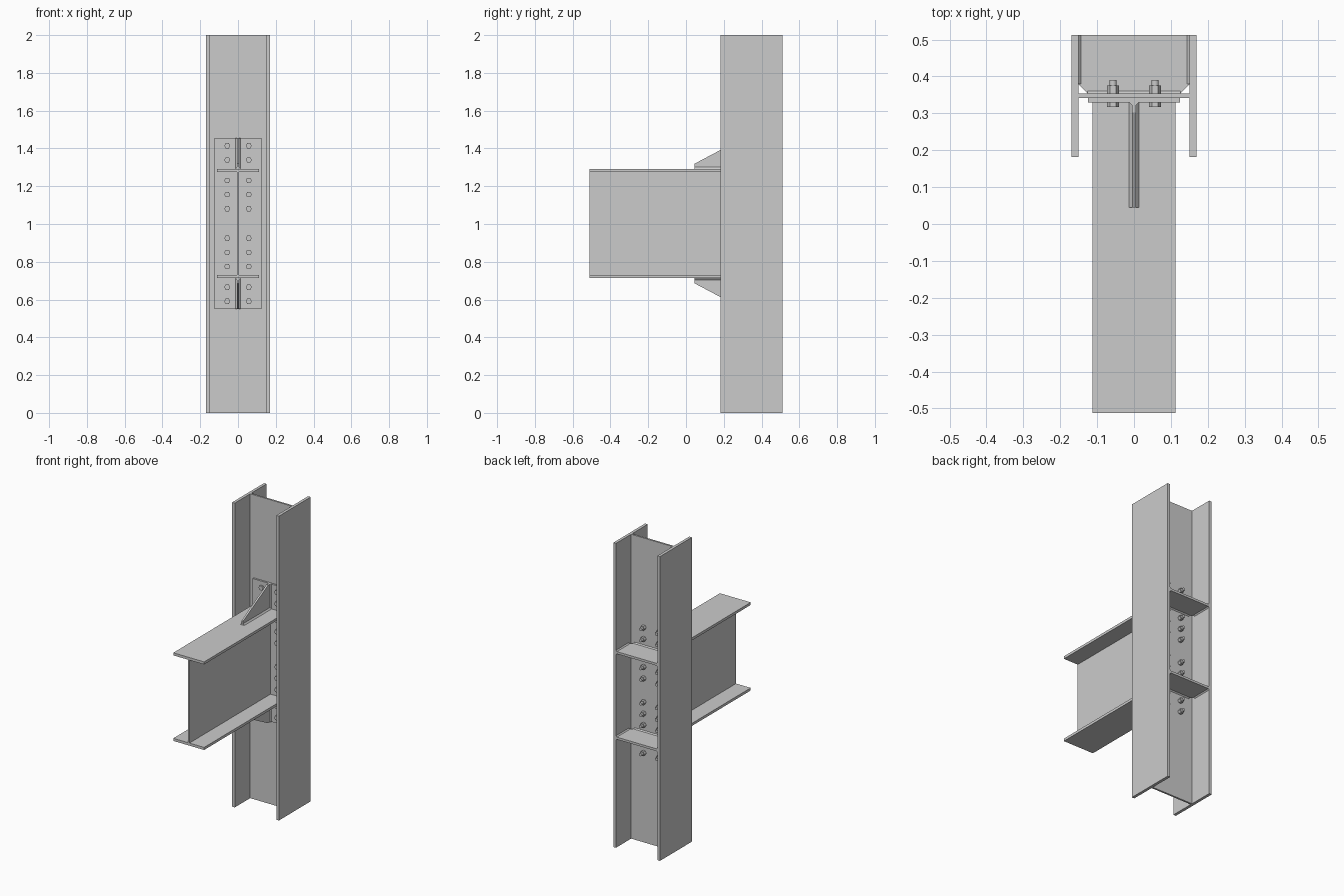
import bpy, bmesh
from math import pi
from mathutils import Matrix, Vector

if "Cube" in bpy.data.objects:
    bpy.data.objects.remove(bpy.data.objects["Cube"])

ZC = 1.0025          # mid height of the beam
FACE = 0.33          # front face of the end plate
WEB0, WEB1 = 0.342, 0.354
TOP = 1.292          # top of the beam


def finish(name, bm):
    bmesh.ops.recalc_face_normals(bm, faces=bm.faces)
    me = bpy.data.meshes.new(name)
    bm.to_mesh(me)
    bm.free()
    ob = bpy.data.objects.new(name, me)
    bpy.context.collection.objects.link(ob)
    return ob


def prism(name, points, direction):
    """Extrude a closed outline of 3D points along a vector."""
    bm = bmesh.new()
    face = bm.faces.new([bm.verts.new(p) for p in points])
    out = bmesh.ops.extrude_face_region(bm, geom=[face])
    verts = [v for v in out["geom"] if isinstance(v, bmesh.types.BMVert)]
    bmesh.ops.translate(bm, verts=verts, vec=Vector(direction))
    return finish(name, bm)


def mirror(ob, axes, centre):
    """Mirror an object about a plane through the given centre."""
    pivot = bpy.data.objects.get("mirror_pivot")
    if pivot is None:
        pivot = bpy.data.objects.new("mirror_pivot", None)
        bpy.context.collection.objects.link(pivot)
        pivot.location = centre
        pivot.hide_render = True
    m = ob.modifiers.new("mirror", "MIRROR")
    m.use_axis = axes
    m.mirror_object = pivot
    m.use_clip = False
    m.use_mirror_merge = False
    return ob


def mirrored(name, points, direction, x=False, z=False):
    return mirror(prism(name, points, direction), (x, False, z), (0, 0, ZC))


# Column: H profile turned so its web faces the beam
f0, f1, y0, y1 = 0.151, 0.17, 0.182, 0.512
half = [(f0, WEB0), (f0, y0), (f1, y0), (f1, y1), (f0, y1), (f0, WEB1)]
outline = half + [(-x, y) for x, y in reversed(half)]
prism("column", [(x, y, 0) for x, y in outline], (0, 0, 2))

# Beam: I profile running from the front to the end plate
w, t, tf, h = 0.112, 0.0055, 0.017, TOP - ZC
q = [(t, h - tf), (w, h - tf), (w, h)]
right = [(x, -z) for x, z in reversed(q)] + q
outline = right + [(-x, z) for x, z in reversed(right)]
prism("beam", [(x, -0.512, ZC + z) for x, z in outline], (0, FACE + 0.512, 0))

# End plate between beam and column web
prism("end_plate", [(-0.125, FACE, 0.55), (0.125, FACE, 0.55),
                    (0.125, FACE, 1.455), (-0.125, FACE, 1.455)],
      (0, WEB0 - FACE, 0))

# Tapered ribs above and below the beam
rib = [(0.045, TOP), (FACE, TOP), (FACE, 1.455), (0.302, 1.455), (0.045, 1.319)]
mirrored("rib", [(-0.006, y, z) for y, z in rib], (0.012, 0, 0), z=True)

# Fillet welds along the ribs, on the flange and on the plate
a, b = 0.006, 0.014
mirrored("rib_flange_weld", [(a, 0.045, TOP), (b, 0.045, TOP), (a, 0.045, TOP + 0.01)],
         (0, FACE - 0.045, 0), x=True, z=True)
mirrored("rib_plate_weld", [(a, FACE, TOP), (b, FACE, TOP), (a, FACE - 0.008, TOP)],
         (0, 0, 1.455 - TOP), x=True, z=True)

# Column stiffeners with snipped corners, level with the beam flanges
s = [(f0, y1), (f0, 0.379), (0.126, WEB1)]
outline = s + [(-x, y) for x, y in reversed(s)]
st0, st1, leg = TOP - 0.016, TOP - 0.001, 0.007
mirrored("stiffener", [(x, y, st0) for x, y in outline], (0, 0, st1 - st0), z=True)

# Fillet welds above and below each stiffener
for side, z, d in (("upper", st1, leg), ("lower", st0, -leg)):
    mirrored("stiffener_flange_weld_" + side,
             [(f0, 0.379, z), (f0 - leg, 0.379, z), (f0, 0.379, z + d)],
             (0, y1 - 0.379, 0), x=True, z=True)
    mirrored("stiffener_web_weld_" + side,
             [(-0.126, WEB1, z), (-0.126, WEB1 + leg, z), (-0.126, WEB1, z + d)],
             (0.252, 0, 0), z=True)


# Bolts: hexagon head, shank and hexagon nut in one mesh
def add_cylinder(bm, sides, radius, ya, yb):
    turn = Matrix.Translation((0, (ya + yb) / 2, 0)) @ Matrix.Rotation(pi / 2, 4, "X")
    bmesh.ops.create_cone(bm, cap_ends=True, segments=sides, radius1=radius,
                          radius2=radius, depth=yb - ya,
                          matrix=turn @ Matrix.Rotation(pi / 2, 4, "Z"))


bm = bmesh.new()
add_cylinder(bm, 6, 0.016, 0.317, FACE)
add_cylinder(bm, 6, 0.016, WEB1, 0.375)
add_cylinder(bm, 24, 0.010, 0.320, 0.391)
bolt = finish("bolt", bm)

# Hexagon corners point sideways
xs = [v.co for v in bolt.data.vertices[:12]]
if max(p.x for p in xs) < 0.0155:
    bolt.data.transform(Matrix.Rotation(pi / 6, 4, "Y"))
for p in bolt.data.polygons:
    p.use_smooth = len(p.vertices) == 4 and p.area < 0.0003 and \
        all((bolt.data.vertices[i].co.xz.length < 0.012) for i in p.vertices)

heights = [ZC + s * d for d in (0.078, 0.153, 0.228, 0.337, 0.412) for s in (-1, 1)]
places = [(x, 0, z) for x in (-0.057, 0.057) for z in heights]
bolt.location = places[0]
for place in places[1:]:
    copy = bolt.copy()
    copy.location = place
    bpy.context.collection.objects.link(copy)
